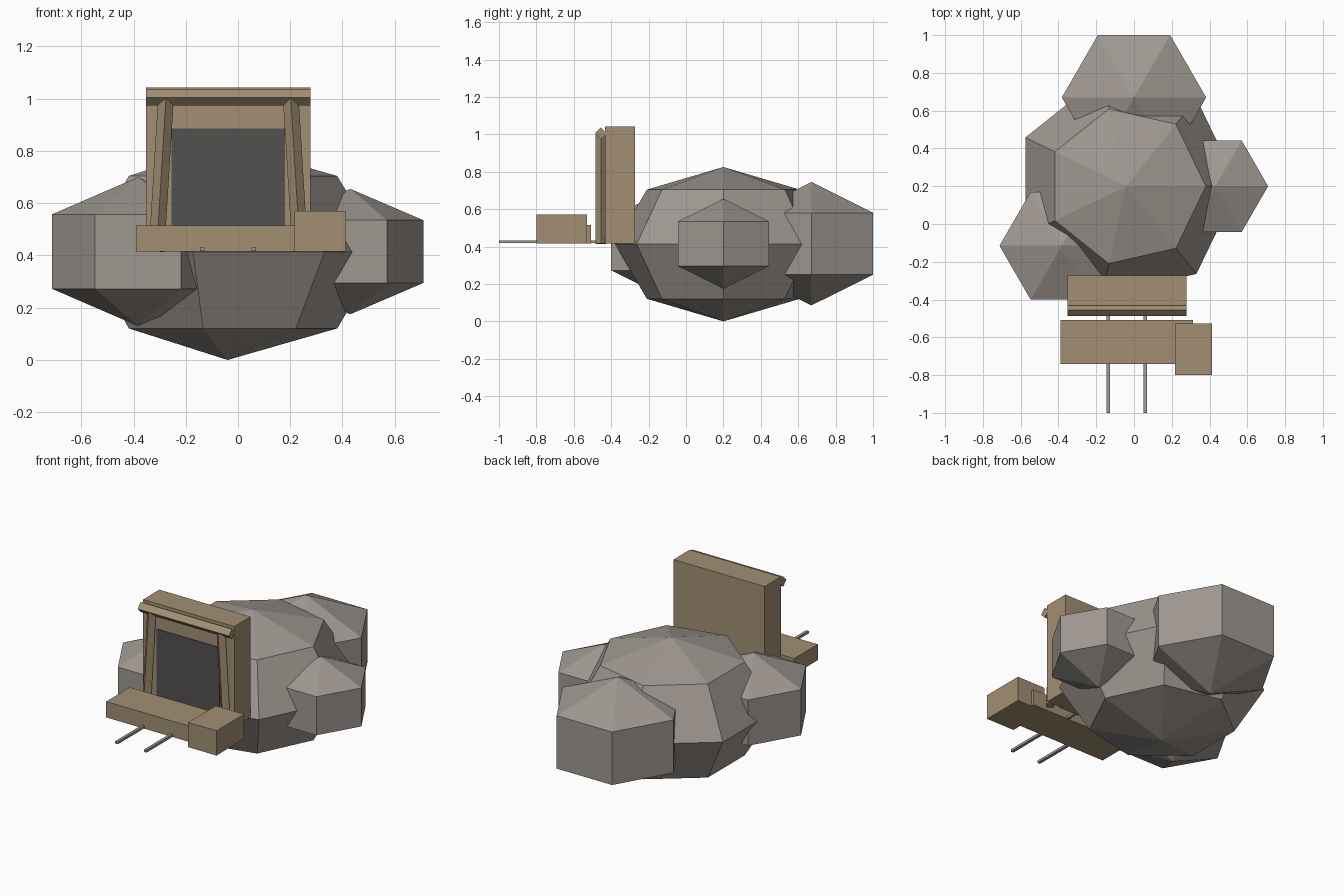
import bpy, bmesh, math
from mathutils import Vector, Matrix

if "Cube" in bpy.data.objects:
    bpy.data.objects.remove(bpy.data.objects["Cube"])


def material(name, rgb):
    m = bpy.data.materials.new(name)
    m.diffuse_color = (*rgb, 1)
    m.use_nodes = True
    m.node_tree.nodes["Principled BSDF"].inputs["Base Color"].default_value = m.diffuse_color
    return m


ROCK = material("grey rock", (0.35, 0.315, 0.285))
WOOD = material("brown wood", (0.365, 0.275, 0.173))
DARK = material("dark opening", (0.088, 0.081, 0.081))


def finish(bm, name, mat):
    bmesh.ops.recalc_face_normals(bm, faces=bm.faces)
    me = bpy.data.meshes.new(name)
    bm.to_mesh(me)
    bm.free()
    me.materials.append(mat)
    ob = bpy.data.objects.new(name, me)
    bpy.context.collection.objects.link(ob)
    return ob


def boulder(name, centre, radius, height, sides, rings):
    """Coarse flattened sphere; radius is the horizontal sphere radius."""
    bm = bmesh.new()
    bmesh.ops.create_uvsphere(bm, u_segments=sides, v_segments=rings, radius=1)
    # turn so that one corner points to +x
    far = max(bm.verts, key=lambda v: v.co.xy.length).co
    turn = Matrix.Rotation(-math.atan2(far.y, far.x), 4, 'Z')
    bm.transform(Matrix.Translation(centre) @ Matrix.Diagonal((radius, radius, height, 1)) @ turn)
    finish(bm, name, ROCK)


def box(name, lo, hi, mat):
    lo, hi = Vector(lo), Vector(hi)
    bm = bmesh.new()
    bmesh.ops.create_cube(bm, size=1)
    bm.transform(Matrix.Translation((lo + hi) / 2) @ Matrix.Diagonal((*(hi - lo), 1)))
    finish(bm, name, mat)


def diamond_beam(name, a, b, half, mat):
    """Square beam from a to b, turned on its edge towards the front."""
    a, b = Vector(a), Vector(b)
    axis = (b - a).normalized()
    front = Vector((0, -1, 0))
    side = axis.cross(front)
    bm = bmesh.new()
    ends = []
    for p in (a, b):
        ends.append([bm.verts.new(p + d * half) for d in (front, side, -front, -side)])
    for i in range(4):
        j = (i + 1) % 4
        bm.faces.new((ends[0][i], ends[0][j], ends[1][j], ends[1][i]))
    bm.faces.new(ends[0])
    bm.faces.new(ends[1])
    finish(bm, name, mat)


# Rocks
S60 = math.sin(math.radians(60))
boulder("main_boulder", (-0.04, 0.2, 0.4125), 0.594, 0.4125, 7, 4)
boulder("right_boulder", (0.43, 0.2, 0.415), 0.28 / S60, 0.24, 6, 3)
boulder("back_boulder", (0.0, 0.67, 0.415), 0.382 / S60, 0.33, 6, 3)
boulder("left_boulder", (-0.383, -0.115, 0.415), 0.329 / S60, 0.285, 6, 3)

# Entrance frame with dark opening
MID = -0.037
box("entrance_block", (-0.352, -0.432, 0.415), (0.277, -0.272, 1.043), WOOD)
box("dark_doorway", (-0.255, -0.437, 0.415), (0.18, -0.431, 0.886), DARK)
for side, label in ((-1, "left"), (1, "right")):
    diamond_beam(label + "_post", (MID + side * 0.275, -0.455, 0.415),
                 (MID + side * 0.239, -0.455, 1.0), 0.03, WOOD)
diamond_beam("lintel", (-0.352, -0.455, 1.005), (0.277, -0.455, 1.005), 0.031, WOOD)

# Loading platform, crate and track
box("platform", (-0.39, -0.74, 0.416), (0.313, -0.508, 0.515), WOOD)
box("crate", (0.217, -0.8, 0.416), (0.412, -0.528, 0.57), WOOD)
for x, label in ((-0.137, "left"), (0.06, "right")):
    box(label + "_rail", (x - 0.009, -1.0, 0.418), (x + 0.009, -0.40, 0.433), ROCK)
